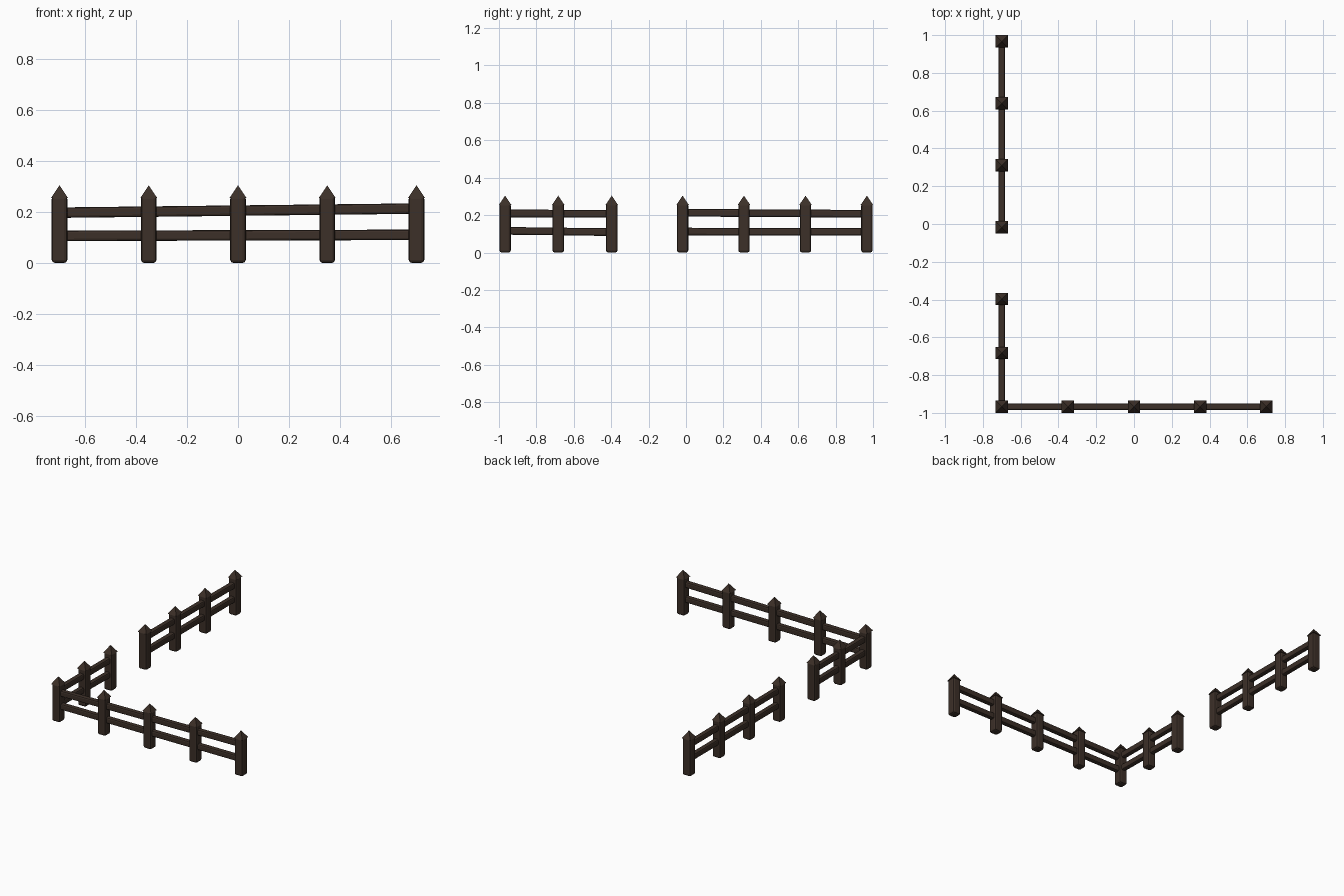
import bpy, bmesh, math
from mathutils import Vector, Matrix

if "Cube" in bpy.data.objects:
    bpy.data.objects.remove(bpy.data.objects["Cube"])

wood = bpy.data.materials.new("dark_wood")
wood.diffuse_color = (0.045, 0.029, 0.021, 1)
wood.use_nodes = True
wood.node_tree.nodes["Principled BSDF"].inputs["Base Color"].default_value = wood.diffuse_color


def finish(name, bm):
    mesh = bpy.data.meshes.new(name)
    bm.to_mesh(mesh)
    bm.free()
    mesh.materials.append(wood)
    obj = bpy.data.objects.new(name, mesh)
    bpy.context.collection.objects.link(obj)
    return obj


def beveled_box(name, size, matrix, bevel):
    bm = bmesh.new()
    bmesh.ops.create_cube(bm, size=1)
    bmesh.ops.scale(bm, vec=size, verts=bm.verts)
    bmesh.ops.bevel(bm, geom=bm.edges[:], offset=bevel, segments=2,
                    profile=0.5, affect='EDGES')
    bmesh.ops.transform(bm, matrix=matrix, verts=bm.verts)
    return finish(name, bm)


def post(x, y):
    # Rounded square post
    beveled_box("post", (0.061, 0.061, 0.263),
                Matrix.Translation((x, y, 0.1315)), 0.012)
    # Pointed four-sided cap
    bm = bmesh.new()
    bmesh.ops.create_cone(bm, cap_ends=True, segments=4,
                          radius1=0.033 * math.sqrt(2), radius2=0, depth=0.049)
    bmesh.ops.rotate(bm, matrix=Matrix.Rotation(math.pi / 4, 3, 'Z'),
                     verts=bm.verts)
    bmesh.ops.translate(bm, vec=(x, y, 0.2795), verts=bm.verts)
    finish("post_cap", bm)


def rail(name, a, b):
    a, b = Vector(a), Vector(b)
    d = b - a
    rot = d.to_track_quat('X', 'Z').to_matrix().to_4x4()
    beveled_box(name, (d.length, 0.035, 0.041),
                Matrix.Translation((a + b) / 2) @ rot, 0.009)


X, Y = 0.70, 0.967

# Posts: front row, then the two side runs with the gateway between them
for i in range(5):
    post(-X + 0.35 * i, -Y)
for y in (-0.683, -0.397, -0.018, 0.31, 0.639, Y):
    post(-X, y)

# Slightly tilted rails
rail("front_upper_rail", (-X, -Y, 0.197), (X, -Y, 0.213))
rail("front_lower_rail", (-X, -Y, 0.106), (X, -Y, 0.110))
rail("short_upper_rail", (-X, -Y, 0.209), (-X, -0.397, 0.207))
rail("short_lower_rail", (-X, -Y, 0.116), (-X, -0.397, 0.109))
rail("long_upper_rail", (-X, -0.018, 0.213), (-X, Y, 0.207))
rail("long_lower_rail", (-X, -0.018, 0.112), (-X, Y, 0.111))
